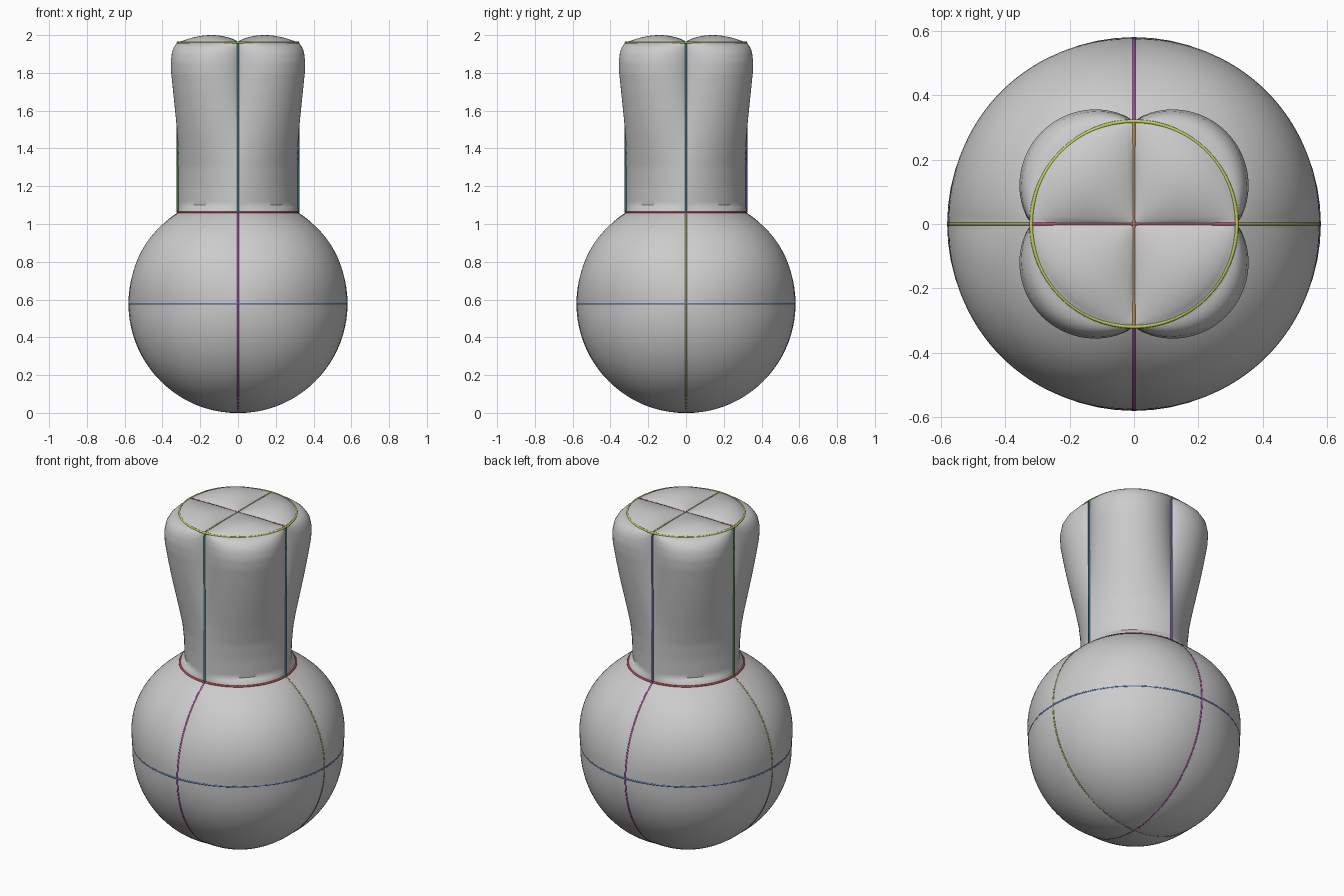
import bpy, bmesh, math
from math import sin, cos, pi

if "Cube" in bpy.data.objects:
    bpy.data.objects.remove(bpy.data.objects["Cube"])

R, CZ = 0.577, 0.578            # bulb radius and centre height
NECK_Z, RIM_Z, NECK_R = 1.06, 1.96, 0.317
N = 128

# lobe depth (at the diagonals) against height along the neck
LOBE = [(1.06, 0.0), (1.075, -0.006), (1.1, -0.027), (1.2, -0.024), (1.3, -0.014),
        (1.4, 0.006), (1.5, 0.028), (1.6, 0.049), (1.7, 0.068), (1.8, 0.085),
        (1.86, 0.088), (1.91, 0.078), (1.94, 0.058), (1.955, 0.034), (1.962, 0.004)]


def lobe(z):
    for (z0, a), (z1, b) in zip(LOBE, LOBE[1:]):
        if z <= z1:
            return a + (b - a) * (z - z0) / (z1 - z0)
    return LOBE[-1][1]


def quad(t):
    return abs(sin(2 * t))


PHI_END = math.acos((CZ - NECK_Z) / R)


def bulb_point(t, p):
    # each patch between the wires swells a little, more above the equator
    if p > pi / 2:
        swell = 0.026 * sin(pi * (p - pi / 2) / (PHI_END - pi / 2))
    else:
        swell = 0.013 * sin(2 * p)
    r = R + swell * quad(t) ** 0.8
    return (r * sin(p) * cos(t), r * sin(p) * sin(t), CZ - r * cos(p))


def neck_point(t, z):
    r = NECK_R + lobe(z) * quad(t) ** 0.82
    return (r * cos(t), r * sin(t), z)


def cap_point(t, rho):
    h = 0.038 * quad(t) ** 0.65 * max(sin(pi * rho ** 1.5), 0) ** 0.65
    return (NECK_R * rho * cos(t), NECK_R * rho * sin(t), RIM_Z + 0.002 + h)


def add_object(name, bm):
    bmesh.ops.recalc_face_normals(bm, faces=bm.faces)
    mesh = bpy.data.meshes.new(name)
    bm.to_mesh(mesh)
    bm.free()
    ob = bpy.data.objects.new(name, mesh)
    bpy.context.collection.objects.link(ob)
    bpy.context.view_layer.objects.active = ob
    ob.select_set(True)
    bpy.ops.object.shade_smooth_by_angle(angle=math.radians(40))
    ob.select_set(False)


# vase body: swollen bulb, four-lobed neck, pillowed top
angles = [2 * pi * i / N for i in range(N)]
rows = [[bulb_point(t, PHI_END * i / 48) for t in angles] for i in range(1, 49)]
heights = [1.068, 1.075, 1.087] + [1.1 + 0.02 * i for i in range(40)]
heights += [1.89, 1.91, 1.925, 1.94, 1.948, 1.955, 1.959, 1.962]
rows += [[neck_point(t, z) for t in angles] for z in heights]
rows += [[cap_point(t, 1 - i / 24) for t in angles] for i in range(1, 24)]

bm = bmesh.new()
rings = [[bm.verts.new(p) for p in row] for row in rows]
for a, b in zip(rings, rings[1:]):
    for i in range(N):
        j = (i + 1) % N
        bm.faces.new((a[i], a[j], b[j], b[i]))
bottom = bm.verts.new((0, 0, CZ - R))
top = bm.verts.new((0, 0, RIM_Z + 0.002))
for i in range(N):
    j = (i + 1) % N
    bm.faces.new((bottom, rings[0][j], rings[0][i]))
    bm.faces.new((top, rings[-1][i], rings[-1][j]))
add_object("vase_body", bm)


# coloured guide wires lying on the surface
def wire(name, pts, color, closed=False, radius=0.006):
    cu = bpy.data.curves.new(name, 'CURVE')
    cu.dimensions = '3D'
    cu.bevel_depth = radius
    cu.bevel_resolution = 2
    cu.use_fill_caps = True
    sp = cu.splines.new('POLY')
    sp.points.add(len(pts) - 1)
    for q, p in zip(sp.points, pts):
        q.co = (*p, 1)
    sp.use_cyclic_u = closed
    ob = bpy.data.objects.new(name, cu)
    bpy.context.collection.objects.link(ob)
    mat = bpy.data.materials.new(name + "_color")
    mat.diffuse_color = (*color, 1)
    mat.use_nodes = True
    mat.node_tree.nodes["Principled BSDF"].inputs["Base Color"].default_value = mat.diffuse_color
    cu.materials.append(mat)


def ring(name, r, z, color):
    wire(name, [(r * cos(t), r * sin(t), z) for t in angles[::2]], color, True)


ring("equator_wire", R - 0.003, CZ, (0.10, 0.19, 0.42))
ring("neck_base_wire", 0.317, NECK_Z, (0.5, 0.06, 0.08))
ring("rim_wire", 0.319, RIM_Z, (0.5, 0.6, 0.1))

# meridian arcs from one side of the neck under the bulb to the other
for name, t, col in (("side_meridian_wire", 0, (0.35, 0.38, 0.1)),
                     ("front_meridian_wire", pi / 2, (0.4, 0.07, 0.36))):
    pts = []
    for i in range(73):
        p = -PHI_END + 2 * PHI_END * i / 72
        s = (R - 0.003) * sin(p)
        pts.append((s * cos(t), s * sin(t), CZ - (R - 0.004) * cos(p)))
    wire(name, pts, col)

# upright wires in the neck grooves
for name, t, col in (("right_neck_wire", 0, (0.05, 0.2, 0.27)),
                     ("back_neck_wire", pi / 2, (0.12, 0.06, 0.3)),
                     ("left_neck_wire", pi, (0.08, 0.22, 0.06)),
                     ("front_neck_wire", 1.5 * pi, (0.05, 0.22, 0.24))):
    wire(name, [(0.319 * cos(t), 0.319 * sin(t), z) for z in (NECK_Z, RIM_Z)], col)

# crossed wires on the top
wire("top_cross_x_wire", [(-0.317, 0, RIM_Z), (0.317, 0, RIM_Z)], (0.45, 0.08, 0.2))
wire("top_cross_y_wire", [(0, -0.317, RIM_Z), (0, 0.317, RIM_Z)], (0.5, 0.28, 0.08))
